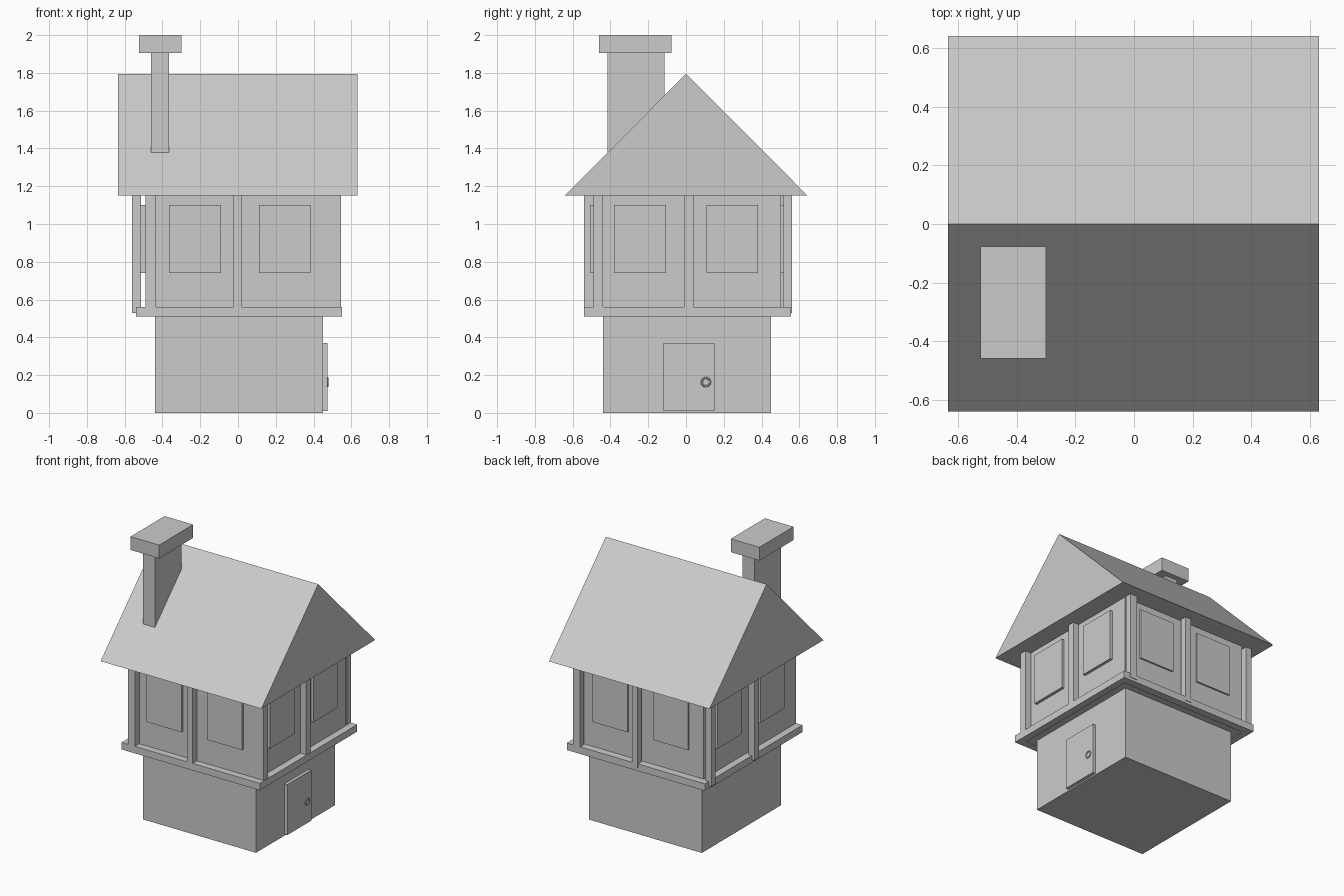
import bpy, math

if "Cube" in bpy.data.objects:
    bpy.data.objects.remove(bpy.data.objects["Cube"])


def mesh(name, verts, faces):
    me = bpy.data.meshes.new(name)
    me.from_pydata(verts, [], faces)
    ob = bpy.data.objects.new(name, me)
    bpy.context.collection.objects.link(ob)
    return ob


def box(name, x0, x1, y0, y1, z0, z1):
    v = [(x, y, z) for z in (z0, z1) for x, y in ((x0, y0), (x1, y0), (x1, y1), (x0, y1))]
    f = [(3, 2, 1, 0), (4, 5, 6, 7), (0, 1, 5, 4), (1, 2, 6, 5), (2, 3, 7, 6), (3, 0, 4, 7)]
    return mesh(name, v, f)


# Lower and upper storeys
box("ground_storey", -0.44, 0.45, -0.44, 0.45, 0, 0.515)
box("upper_storey", -0.49, 0.50, -0.49, 0.503, 0.515, 1.15)


def side_box(name, side, a0, a1, d0, d1, z0, z1):
    """a runs along the wall, d is the signed depth coordinate."""
    lo, hi = min(d0, d1), max(d0, d1)
    if side in ("front", "back"):
        box(f"{side}_{name}", a0, a1, lo, hi, z0, z1)
    else:
        box(f"{side}_{name}", lo, hi, a0, a1, z0, z1)


# side: (wall depth, window depth, post inner, post outer, rail outer, post z, posts, windows)
sides = {
    "front": (-0.49, -0.507, -0.49, -0.54, -0.54, 0.513,
              ((-0.49, -0.435), (-0.025, 0.02)), ((-0.365, -0.09), (0.11, 0.385))),
    "right": (0.50, 0.52, 0.50, 0.545, 0.55, 0.513,
              ((-0.49, -0.44), (-0.01, 0.04)), ((-0.38, -0.105), (0.108, 0.38))),
    "back": (0.503, 0.515, 0.515, 0.56, 0.557, 0.53,
             ((0.445, 0.50), (-0.01, 0.035)), ((-0.375, -0.10), (0.10, 0.375))),
    "left": (-0.49, -0.52, -0.513, -0.56, -0.54, 0.53,
             ((0.465, 0.515), (-0.02, 0.03)), ((-0.37, -0.095), (0.115, 0.39))),
}
# Rails chase each other round the corners
rails = {"front": (-0.49, 0.55), "right": (-0.49, 0.557),
         "back": (-0.54, 0.50), "left": (-0.54, 0.503)}

# Timber posts, window panels and ledge rails
for side, (wall, win, p0, p1, rail, pz, posts, windows) in sides.items():
    for i, (a0, a1) in enumerate(posts):
        side_box(f"post_{i + 1}", side, a0, a1, p0, p1, pz, 1.15)
    for i, (a0, a1) in enumerate(windows):
        side_box(f"window_{i + 1}", side, a0, a1, wall, win, 0.74, 1.10)
    side_box("rail", side, *rails[side], wall, rail, 0.51, 0.56)

# Gabled roof
v = [(x, y, z) for x in (-0.635, 0.632) for y, z in ((-0.64, 1.152), (0.642, 1.152), (0, 1.795))]
mesh("roof", v, [(0, 2, 1), (3, 4, 5), (0, 1, 4, 3), (1, 2, 5, 4), (2, 0, 3, 5)])

# Chimney
box("chimney_shaft", -0.46, -0.365, -0.415, -0.115, 1.35, 1.905)
box("chimney_cap", -0.525, -0.30, -0.46, -0.077, 1.905, 2.0)

# Door with ring handle
box("door", 0.45, 0.473, -0.12, 0.15, 0.01, 0.37)
bpy.ops.mesh.primitive_torus_add(major_radius=0.022, minor_radius=0.0055, major_segments=24,
                                 minor_segments=8, location=(0.4735, 0.105, 0.163),
                                 rotation=(0, math.pi / 2, 0))
handle = bpy.context.object
handle.name = "door_handle"
bpy.ops.object.shade_smooth_by_angle()
